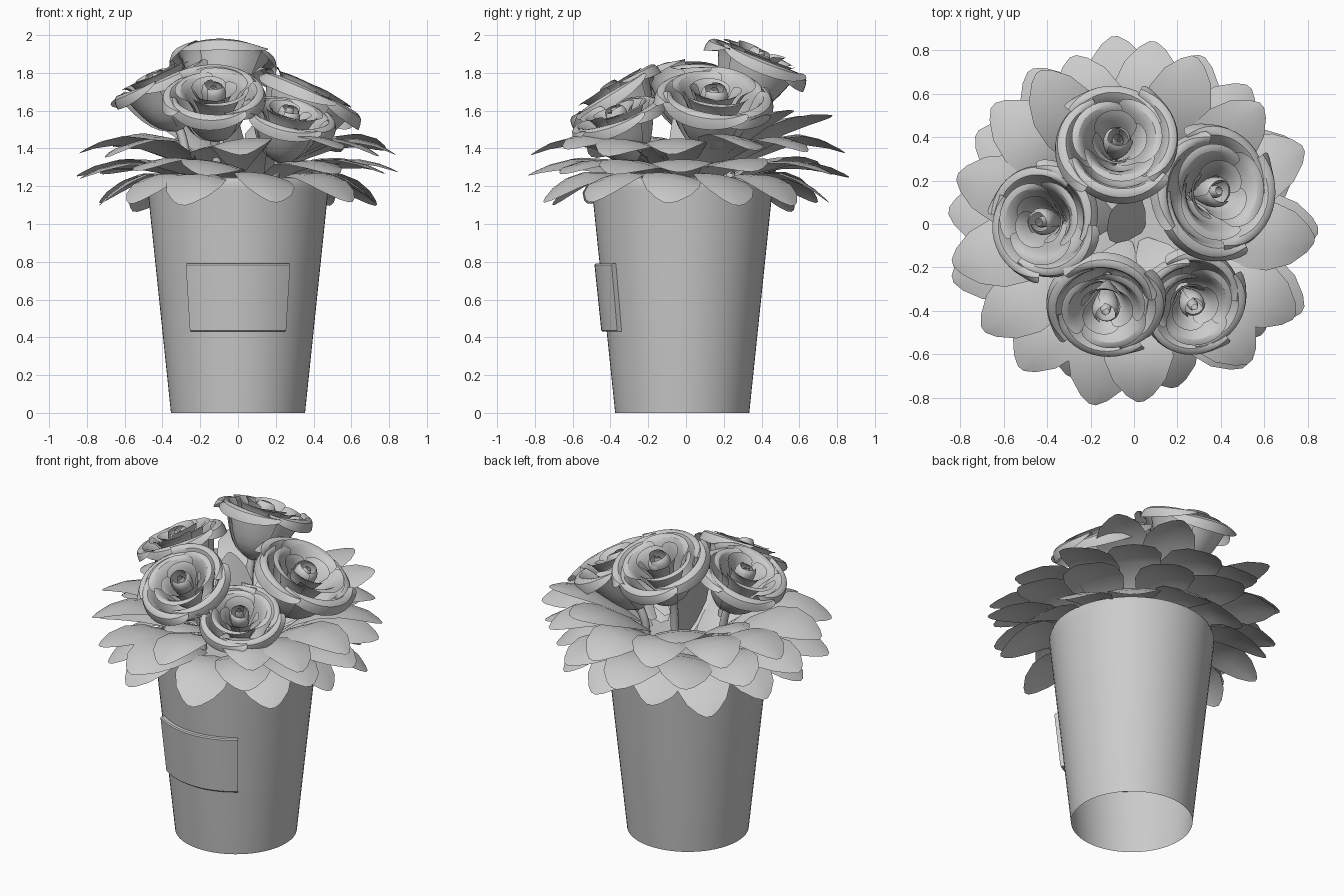
import bpy, bmesh, math, random
from mathutils import Vector

if "Cube" in bpy.data.objects:
    bpy.data.objects.remove(bpy.data.objects["Cube"])
random.seed(4)
CY = -0.02  # pot axis offset in y


def make(name, verts, faces, subsurf=0, angle=40):
    me = bpy.data.meshes.new(name)
    me.from_pydata(verts, [], faces)
    bm = bmesh.new()
    bm.from_mesh(me)
    bmesh.ops.remove_doubles(bm, verts=bm.verts, dist=1e-5)
    bmesh.ops.recalc_face_normals(bm, faces=bm.faces)
    bm.to_mesh(me)
    bm.free()
    ob = bpy.data.objects.new(name, me)
    bpy.context.collection.objects.link(ob)
    if subsurf:
        m = ob.modifiers.new("smooth", 'SUBSURF')
        m.levels = m.render_levels = subsurf
    bpy.ops.object.select_all(action='DESELECT')
    ob.select_set(True)
    bpy.context.view_layer.objects.active = ob
    bpy.ops.object.shade_smooth_by_angle(angle=math.radians(angle))
    return ob


def grid_faces(nu, nv, base=0):
    return [(base + j * nu + i, base + j * nu + i + 1, base + (j + 1) * nu + i + 1, base + (j + 1) * nu + i)
            for j in range(nv - 1) for i in range(nu - 1)]


def lathe(name, profile, n=64):
    vs = [(r * math.cos(2 * math.pi * i / n), CY + r * math.sin(2 * math.pi * i / n), z)
          for r, z in profile for i in range(n + 1)]
    return make(name, vs, grid_faces(n + 1, len(profile)))


# pot, open below, with rounded rim, and the filling near its top
lathe("pot", [(0.355, 0), (0.478, 1.18), (0.481, 1.22), (0.474, 1.243), (0.46, 1.25),
              (0.447, 1.243), (0.442, 1.20)])
lathe("soil", [(0.0001, 1.20), (0.442, 1.20)])

# curved label plate on the pot front
lv, n = [], 13
for z, off in [(0.43, -0.005), (0.43, 0.022), (0.437, 0.028), (0.783, 0.028), (0.79, 0.022), (0.79, -0.005)]:
    r = 0.355 + 0.1042 * z + off
    half = math.radians(36.5)
    for i in range(n):
        a = -math.pi / 2 + half * (2 * i / (n - 1) - 1)
        lv.append((r * math.cos(a), CY + r * math.sin(a), z))
ends = [tuple(j * n for j in range(6)), tuple(j * n + n - 1 for j in range(6))]
make("label", lv, grid_faces(n, 6) + ends, angle=30)

# rose petal layers: count, half span, start angle, tip rounding, profile (radius, height)
LAYERS = [
    (4, 60, 10, 0.14, [(0.06, -1.15), (0.44, -0.98), (0.67, -0.55), (0.80, -0.14), (0.88, 0.06), (1.08, -0.01), (1.07, -0.27)]),
    (3, 68, 65, 0.20, [(0.06, -1.0), (0.32, -0.65), (0.44, -0.32), (0.56, -0.02), (0.68, 0.14), (0.80, 0.10)]),
    (3, 66, 20, 0.22, [(0.06, -0.9), (0.22, -0.5), (0.31, -0.18), (0.41, 0.04), (0.50, 0.12)]),
    (3, 75, 75, 0.12, [(0.05, -0.8), (0.19, -0.4), (0.26, -0.08), (0.24, 0.08), (0.17, 0.13)]),
    (2, 110, 0, 0.1, [(0.03, -0.6), (0.10, -0.2), (0.11, 0.04), (0.06, 0.12)]),
]


def rose(name, pos, tilt_az, tilt, R, spin):
    t, az = math.radians(tilt), math.radians(tilt_az)
    axis = Vector((math.sin(t) * math.cos(az), math.sin(t) * math.sin(az), math.cos(t)))
    ex = Vector((math.cos(t) * math.cos(az), math.cos(t) * math.sin(az), -math.sin(t)))
    ey = axis.cross(ex)
    c, vs, fs, nu = Vector(pos), [], [], 9
    for count, span, start, rnd, prof in LAYERS:
        nv = len(prof)
        for k in range(count):
            a0 = math.radians(start + spin + random.uniform(-8, 8)) + 2 * math.pi * k / count
            dz = random.uniform(-0.06, 0.1)
            fs += grid_faces(nu, nv, len(vs))
            for j in range(nv):
                for i in range(nu):
                    u = 2 * i / (nu - 1) - 1
                    f = j * (1 - rnd * abs(u) ** 2.5)
                    q = min(int(f), nv - 2)
                    f -= q
                    r = prof[q][0] * (1 - f) + prof[q + 1][0] * f
                    z = prof[q][1] * (1 - f) + prof[q + 1][1] * f
                    z += dz * j / nv
                    r *= 1 + 0.08 * u
                    a = a0 + u * math.radians(span)
                    vs.append(c + R * (r * math.cos(a) * ex + r * math.sin(a) * ey + z * axis))
    make(name, vs, fs, 1, 60)
    # stem bending down into the pot
    base = c - axis * R * 1.1
    cu = bpy.data.curves.new(name + "_stem", 'CURVE')
    cu.dimensions = '3D'
    cu.bevel_depth = 0.024
    cu.bevel_resolution = 2
    sp = cu.splines.new('BEZIER')
    sp.bezier_points.add(1)
    foot = Vector((base.x * 0.85, base.y * 0.85, 1.18))
    for p, co, d in ((sp.bezier_points[0], foot, Vector((0, 0, 0.1))), (sp.bezier_points[1], base, axis * 0.1)):
        p.co, p.handle_left, p.handle_right = co, co - d, co + d
    bpy.context.collection.objects.link(bpy.data.objects.new(name + "_stem", cu))


rose("rose_back", (-0.075, 0.385, 1.88), 80, 22, 0.268, 0)
rose("rose_right", (0.38, 0.15, 1.69), 10, 26, 0.288, 40)
rose("rose_left", (-0.425, 0.01, 1.76), 185, 24, 0.252, 15)
rose("rose_front", (-0.13, -0.39, 1.70), 267, 31, 0.255, 70)
rose("rose_front_right", (0.27, -0.37, 1.58), 300, 23, 0.238, 30)


def leaf(name, az, r0, z0, r1, z1, lift, w):
    a = math.radians(az)
    d, side, up = Vector((math.cos(a), math.sin(a), 0)), Vector((-math.sin(a), math.cos(a), 0)), Vector((0, 0, 1))
    p0, p2 = d * r0 + up * z0, d * r1 + up * z1
    p1 = (p0 + p2) / 2 + up * lift
    twist, vs = random.uniform(-0.18, 0.18), []
    for t, wd in [(0, 0.15), (0.2, 0.65), (0.45, 0.98), (0.65, 1), (0.83, 0.76), (0.95, 0.38), (1, 0.1)]:
        p = p0 * (1 - t) ** 2 + p1 * 2 * t * (1 - t) + p2 * t * t
        for u in (-1, -0.5, 0, 0.5, 1):
            vs.append(p + side * (u * wd * w) + up * (twist * u * wd * w - 0.02 * u * u * wd))
    make(name, vs, grid_faces(5, 7), angle=60)


# leaf tiers: angles, root radius/height, tip radius/height, lift, half width
TIERS = [
    ("low_leaf", [-170, -138, -113, -76, -40, -8, 20, 50, 80, 108, 135, 162], 0.32, 1.24, 0.76, 1.09, 0.17, 0.155),
    ("middle_leaf", [-163, -128, -103, -52, -27, -2, 26, 68, 96, 124, 150, 176], 0.26, 1.22, 0.86, 1.26, 0.19, 0.165),
    ("upper_leaf", [-145, -88, -50, -30, -5, 24, 50, 84, 110, 140, 165, 192], 0.24, 1.27, 0.84, 1.38, 0.26, 0.16),
    ("top_leaf", [43, 70, 122], 0.26, 1.34, 0.82, 1.58, 0.14, 0.15),
    ("inner_leaf", [-60, -110, 170], 0.08, 1.2, 0.50, 1.42, 0.16, 0.14),
]
for name, angles, r0, z0, r1, z1, lift, w in TIERS:
    for i, az in enumerate(angles):
        leaf(f"{name}_{i + 1}", az, r0, z0, r1 + random.uniform(-0.03, 0.02), z1 + random.uniform(-0.03, 0.03), lift, w)
leaf("centre_leaf", 150, -0.05, 1.2, 0.12, 1.72, 0.05, 0.12)
